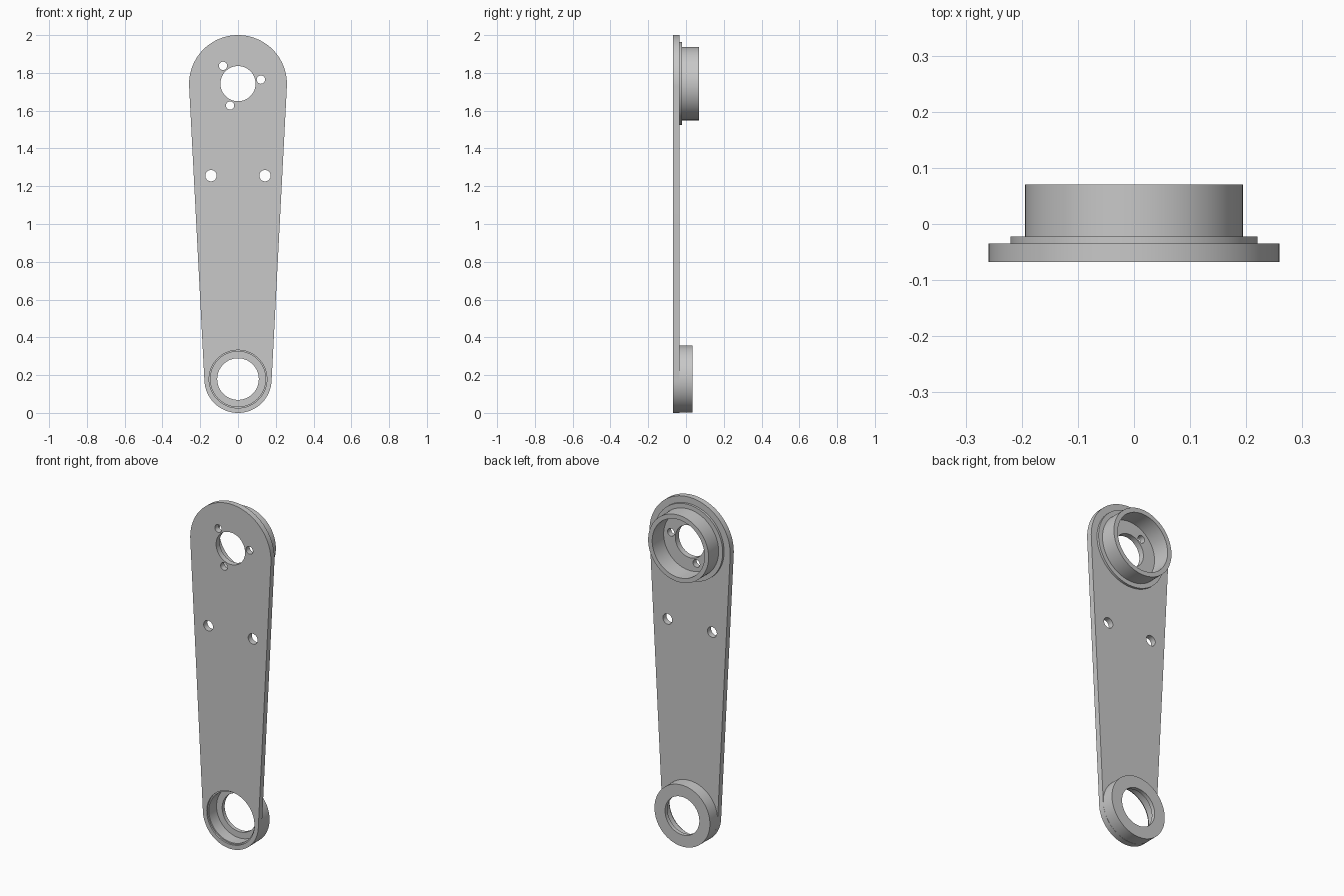
import bpy, bmesh, math
from mathutils import Vector, Matrix

cube = bpy.data.objects.get("Cube")
if cube:
    bpy.data.objects.remove(cube, do_unlink=True)

SEGS = 96
TOP_Z, TOP_R = 1.741, 0.259      # wide end of the arm
LOW_Z, LOW_R = 0.178, 0.178      # narrow end of the arm
FRONT, BACK = -0.068, -0.035     # plate faces in y

grey = bpy.data.materials.new("Plain Grey")
grey.use_nodes = True
colour = (0.58, 0.58, 0.58, 1)
grey.diffuse_color = colour
grey.node_tree.nodes["Principled BSDF"].inputs["Base Color"].default_value = colour


def finish(name, bm):
    """Weld, orient, shade and link a mesh."""
    bmesh.ops.remove_doubles(bm, verts=bm.verts, dist=1e-5)
    bmesh.ops.recalc_face_normals(bm, faces=bm.faces)
    mesh = bpy.data.meshes.new(name)
    bm.to_mesh(mesh)
    bm.free()
    mesh.materials.clear()
    mesh.materials.append(grey)
    obj = bpy.data.objects.new(name, mesh)
    bpy.context.collection.objects.link(obj)
    bpy.ops.object.select_all(action='DESELECT')
    obj.select_set(True)
    bpy.context.view_layer.objects.active = obj
    bpy.ops.object.shade_smooth_by_angle(angle=math.radians(30))
    return obj


def arc(x, z, r, start, end, n):
    return [(x + r * math.cos(start + (end - start) * i / n),
             z + r * math.sin(start + (end - start) * i / n)) for i in range(n + 1)]


def circle(x, z, r, n=SEGS):
    return arc(x, z, r, 0, math.tau, n)[:-1]


def plate(name, loops, y0, y1):
    """Flat plate from an outline and hole loops in the xz plane."""
    curve = bpy.data.curves.new(name + "_outline", 'CURVE')
    curve.dimensions = '2D'
    curve.fill_mode = 'BOTH'
    curve.extrude = (y1 - y0) / 2
    for loop in loops:
        spline = curve.splines.new('POLY')
        spline.points.add(len(loop) - 1)
        for p, (x, z) in zip(spline.points, loop):
            p.co = (x, z, 0, 1)
        spline.use_cyclic_u = True
    temp = bpy.data.objects.new(name + "_outline", curve)
    bm = bmesh.new()
    bm.from_mesh(temp.to_mesh())
    temp.to_mesh_clear()
    bpy.data.objects.remove(temp)
    bpy.data.curves.remove(curve)
    bm.transform(Matrix.Translation((0, (y0 + y1) / 2, 0)) @ Matrix.Rotation(math.pi / 2, 4, 'X'))
    return finish(name, bm)


def ring(name, z, profile):
    """Closed (radius, y) profile turned about a front-to-back axis."""
    bm = bmesh.new()
    verts = [bm.verts.new((r, y, z)) for r, y in profile]
    edges = [bm.edges.new((verts[i - 1], verts[i])) for i in range(len(verts))]
    bmesh.ops.spin(bm, geom=verts + edges, cent=Vector((0, 0, z)), axis=Vector((0, 1, 0)),
                   angle=math.tau, steps=SEGS)
    return finish(name, bm)


# Tapered arm: two round ends joined by tangent sides, with all its holes
tilt = math.asin((TOP_R - LOW_R) / (TOP_Z - LOW_Z))
outline = (arc(0, TOP_Z, TOP_R, -tilt, math.pi + tilt, 72)
           + arc(0, LOW_Z, LOW_R, math.pi + tilt, math.tau - tilt, 60))
holes = [circle(0, TOP_Z + 0.002, 0.093), circle(0, LOW_Z + 0.001, 0.153)]
holes += [circle(side * 0.143, 1.256, 0.03, 40) for side in (-1, 1)]
for deg in (10, 130, 250):
    a = math.radians(deg)
    holes.append(circle(0.123 * math.cos(a), TOP_Z + 0.002 + 0.123 * math.sin(a), 0.022, 32))
plate("arm_plate", [outline] + holes, FRONT, BACK)

# Open cup with a stepped flange at the wide end
ring("upper_cup", TOP_Z + 0.002, [
    (0.220, BACK), (0.220, -0.022), (0.194, -0.022),
    (0.194, 0.070), (0.168, 0.070), (0.168, BACK)])

# Bearing housing at the narrow end, open to the front with a lipped back
ring("lower_bearing_housing", LOW_Z + 0.001, [
    (0.178, BACK), (0.178, 0.035), (0.110, 0.035), (0.110, 0.012),
    (0.146, 0.012), (0.146, -0.058), (0.153, -0.058), (0.153, BACK)])
